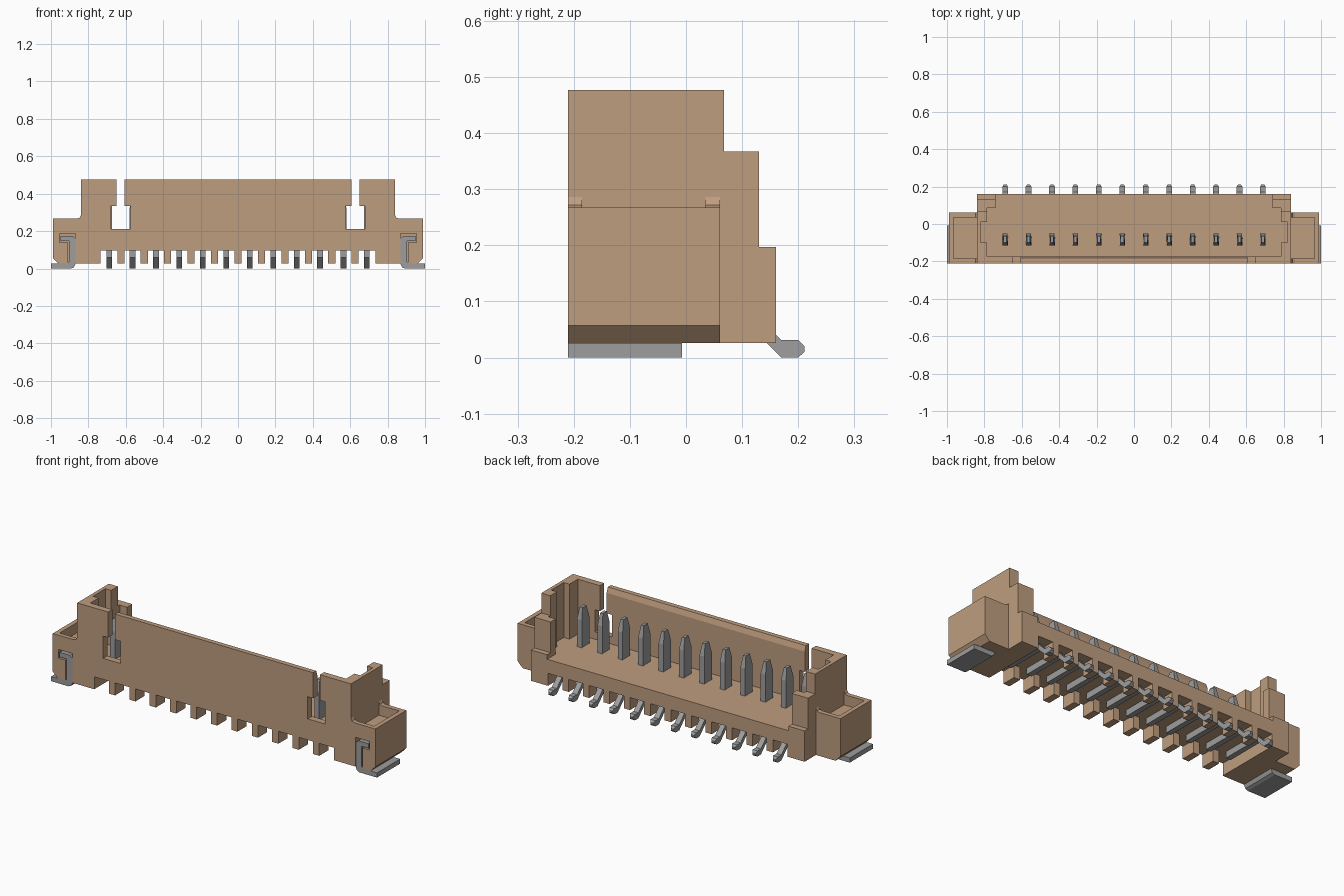
import bpy
import bmesh
from mathutils import Vector

if "Cube" in bpy.data.objects:
    bpy.data.objects.remove(bpy.data.objects["Cube"], do_unlink=True)


def material(name, rgb):
    mat = bpy.data.materials.new(name)
    mat.use_nodes = True
    mat.diffuse_color = (*rgb, 1)
    mat.node_tree.nodes["Principled BSDF"].inputs["Base Color"].default_value = (*rgb, 1)
    return mat


TAN = material("tan plastic", (0.52, 0.34, 0.215))
GREY = material("grey metal", (0.34, 0.34, 0.34))


def prism(name, profile, axis, lo, hi, mat=TAN, mirror=1):
    """Extrude a 2D profile along an axis; mirror=-1 flips it across x."""
    def place(p, d):
        a, b = p
        x, y, z = {"x": (d, a, b), "y": (a, d, b), "z": (a, b, d)}[axis]
        return Vector((x * mirror, y, z))

    bm = bmesh.new()
    face = bm.faces.new([bm.verts.new(place(p, lo)) for p in profile])
    result = bmesh.ops.extrude_face_region(bm, geom=[face])
    moved = [v for v in result["geom"] if isinstance(v, bmesh.types.BMVert)]
    bmesh.ops.translate(bm, verts=moved, vec=place((0, 0), hi) - place((0, 0), lo))
    bmesh.ops.recalc_face_normals(bm, faces=bm.faces)
    mesh = bpy.data.meshes.new(name)
    bm.to_mesh(mesh)
    bm.free()
    mesh.materials.append(mat)
    obj = bpy.data.objects.new(name, mesh)
    bpy.context.collection.objects.link(obj)
    return obj


def box(name, x, y, z, mat=TAN, mirror=1):
    return prism(name, [(x[0], y[0]), (x[1], y[0]), (x[1], y[1]), (x[0], y[1])],
                 "z", z[0], z[1], mat, mirror)


def cut(obj, cutter):
    """Subtract the cutter, keep the result and discard the cutter."""
    cutter.hide_render = True
    mod = obj.modifiers.new("cut", "BOOLEAN")
    mod.operation = "DIFFERENCE"
    mod.solver = "EXACT"
    mod.object = cutter
    graph = bpy.context.evaluated_depsgraph_get()
    mesh = bpy.data.meshes.new_from_object(obj.evaluated_get(graph))
    obj.modifiers.clear()
    obj.data = mesh
    bpy.data.objects.remove(cutter, do_unlink=True)


PITCH, COUNT = 0.1253, 12
FRONT, BACK, LEDGE, FLOOR, TOP = -0.21, 0.16, 0.197, 0.172, 0.477

# Housing: stepped side profile, hollowed from above and open at the back
housing = prism("housing", [(FRONT, 0.026), (BACK, 0.026), (BACK, LEDGE), (0.13, LEDGE),
                            (0.13, 0.367), (0.068, 0.367), (0.068, TOP), (FRONT, TOP)],
                "x", -0.84, 0.84)
half = [(0.785, -0.173), (0.785, -0.1), (0.82, -0.1), (0.82, 0.01),
        (0.785, 0.01), (0.785, 0.085), (0.74, 0.085), (0.74, 0.3)]
cut(housing, prism("cavity", half + [(-x, y) for x, y in reversed(half)], "z", FLOOR, 0.6))

# Lead-in chamfer along the inner top edge of the front wall
cut(housing, prism("chamfer", [(-0.183, 0.49), (-0.183, TOP), (-0.172, 0.445), (-0.16, 0.445),
                               (-0.16, 0.49)], "x", -0.63, 0.63))

# Front wall slots: a narrow gap above a wider window
for s in (-1, 1):
    cut(housing, prism("slot", [(0.575, 0.212), (0.68, 0.212), (0.68, 0.335), (0.65, 0.335),
                                (0.65, 0.6), (0.608, 0.6), (0.608, 0.335), (0.575, 0.335)],
                       "y", -0.3, -0.15, mirror=s))

# Recess under the floor, with a front and a back row of teeth
cut(housing, box("recess", (-0.735, 0.735), (-0.3, 0.3), (-0.1, 0.095)))
for i in range(COUNT - 1):
    x = (i - COUNT / 2 + 1) * PITCH
    for name, y in (("front_tooth", (FRONT, -0.13)), ("back_tooth", (0.09, BACK))):
        box(name, (x - 0.019, x + 0.019), y, (0.026, 0.1))

# Side ears with an open top pocket and a front pocket for the metal clip
for s in (-1, 1):
    side = "left" if s > 0 else "right"
    ear = prism(side + "_ear", [(0.84, 0.026), (0.96, 0.026), (0.99, 0.057), (0.99, 0.267),
                                (0.86, 0.267), (0.847, 0.272), (0.84, 0.286)],
                "y", FRONT, 0.061, mirror=s)
    cut(ear, box("ear_pocket", (0.8, 0.965), (-0.185, 0.035), (0.21, 0.4), mirror=s))
    cut(ear, prism("clip_pocket", [(0.868, 0), (0.91, 0), (0.91, 0.14), (0.955, 0.14),
                                   (0.955, 0.188), (0.868, 0.188)],
                   "y", -0.3, -0.006, mirror=s))

    # Solder clip: foot, bend, upright and hooked top
    prism(side + "_clip", [(1.0, 0), (1.0, 0.026), (0.915, 0.026), (0.904, 0.036),
                           (0.904, 0.148), (0.948, 0.148), (0.948, 0.174), (0.885, 0.174),
                           (0.87, 0.162), (0.87, 0.023), (0.877, 0.007), (0.892, 0)],
          "y", FRONT, -0.007, GREY, s)

# Contact pins: upright blade, leg under the floor and solder foot
blade = [(-0.115, 0.06), (-0.115, 0.325), (-0.1, 0.388), (-0.065, 0.388), (-0.05, 0.325),
         (-0.05, 0.095)]
foot = [(0.105, 0.095), (0.17, 0.031), (0.2, 0.031), (0.211, 0.02), (0.211, 0.01),
        (0.2, 0), (0.17, 0), (0.11, 0.06)]
pin = prism("pin", blade + foot, "x", -0.015, 0.015, GREY)
for v in pin.data.vertices:
    if v.co.z > 0.38 or v.co.y > 0.205:
        v.co.x *= 0.55
for i in range(COUNT):
    obj = pin if i == 0 else pin.copy()
    if i:
        bpy.context.collection.objects.link(obj)
    obj.location.x = (i - (COUNT - 1) / 2) * PITCH
